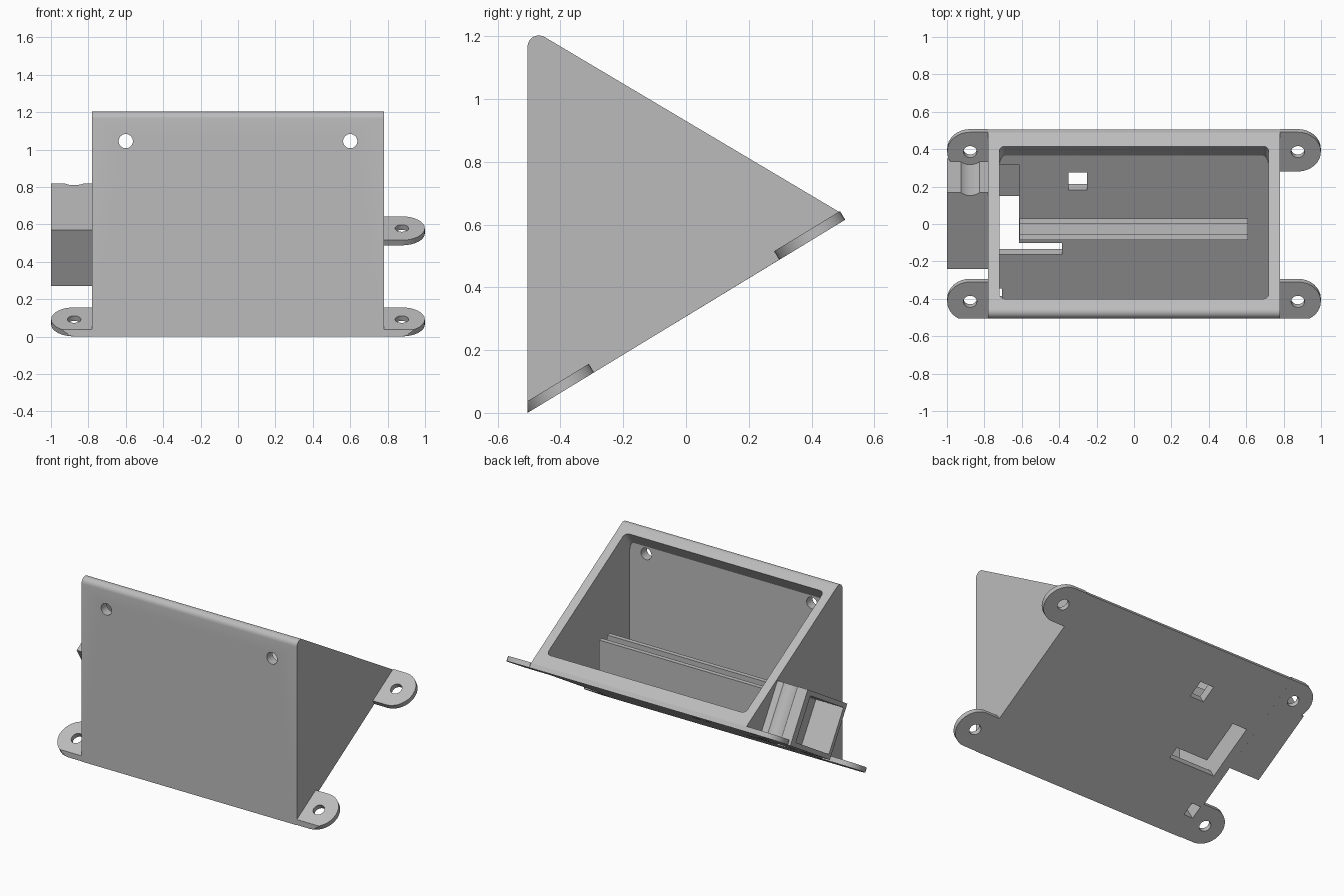
import bpy, bmesh
from math import sin, cos, pi, radians
from mathutils import Matrix, Vector

cube = bpy.data.objects.get("Cube")
if cube:
    bpy.data.objects.remove(cube)

grey = bpy.data.materials.new("plain grey")
grey.use_nodes = True
colour = (0.5, 0.5, 0.5, 1)
grey.diffuse_color = colour
grey.node_tree.nodes["Principled BSDF"].inputs["Base Color"].default_value = colour

FRONT = -0.505
TILT = radians(31.3)
BASE = Matrix.Translation((0, FRONT, 0)) @ Matrix.Rotation(TILT, 4, 'X')
LEVEL = Matrix.Identity(4)


def prism(name, pts, lo, hi, axis='X', frame=LEVEL, round_edges=None):
    """Extrude a 2D outline along an axis; frame BASE follows the sloping floor."""
    place = {'X': lambda a, b, w: (w, a, b),
             'Y': lambda a, b, w: (a, w, b),
             'Z': lambda a, b, w: (a, b, w)}[axis]
    bm = bmesh.new()
    rings = [[bm.verts.new(frame @ Vector(place(a, b, w))) for a, b in pts] for w in (lo, hi)]
    bm.faces.new(rings[0])
    bm.faces.new(rings[1][::-1])
    count = len(pts)
    for i in range(count):
        j = (i + 1) % count
        bm.faces.new((rings[0][i], rings[0][j], rings[1][j], rings[1][i]))
    if round_edges:
        edges = [bm.edges.get((ring[i], ring[j])) for ring in rings for i, j in round_edges]
        bmesh.ops.bevel(bm, geom=edges, offset=0.03, segments=5, profile=0.5, affect='EDGES')
    bmesh.ops.recalc_face_normals(bm, faces=bm.faces)
    mesh = bpy.data.meshes.new(name)
    bm.to_mesh(mesh)
    bm.free()
    mesh.materials.append(grey)
    obj = bpy.data.objects.new(name, mesh)
    bpy.context.collection.objects.link(obj)
    return obj


def box(name, x, u, n):
    """Box aligned with the sloping floor."""
    return prism(name, [(x[0], u[0]), (x[1], u[0]), (x[1], u[1]), (x[0], u[1])],
                 n[0], n[1], 'Z', BASE)


def arc(a, b, r, start, end, steps):
    return [(a + r * cos(start + (end - start) * i / steps),
             b + r * sin(start + (end - start) * i / steps)) for i in range(steps + 1)]


def circle(a, b, r):
    return arc(a, b, r, 0, 2 * pi, 32)[:-1]


def cut(obj, *cutters):
    """Subtract cutters, bake the result and discard them."""
    for c in cutters:
        c.hide_render = True
        mod = obj.modifiers.new("cut", 'BOOLEAN')
        mod.operation, mod.solver, mod.object = 'DIFFERENCE', 'EXACT', c
    graph = bpy.context.evaluated_depsgraph_get()
    graph.update()
    mesh = bpy.data.meshes.new_from_object(obj.evaluated_get(graph))
    obj.modifiers.clear()
    obj.data = mesh
    for c in cutters:
        bpy.data.objects.remove(c)


def slant(y):
    return 0.93 - 0.596 * y


# Wedge shell with rounded top edge
outline = [(FRONT, 0), (0.506, 0.615), (0.489, 0.64)]
outline += arc(-0.469, 1.167, 0.036, radians(59.2), pi, 8)
shell = prism("wedge_shell", outline, -0.78, 0.78)

# Pocket opened through the sloping top, with walls square to that face
normal = Vector((0.512, 0.859))
top = Vector((-0.40, slant(-0.40)))
back = Vector((0.415, slant(0.415)))
inner = top - normal * 0.088


def floor_z(y):
    return (y - FRONT) * 0.608 + 0.07


back_depth = (back.y - floor_z(back.x)) / (normal.y - 0.608 * normal.x)
back_low = back - normal * back_depth
pocket = prism("pocket", [top + normal * 0.1, inner, (inner.x, floor_z(inner.x)),
                          back_low, back + normal * 0.1],
               -0.72, 0.72, round_edges=[(0, 1), (3, 4)])
holes = [prism("screw_hole", circle(s * 0.6, 1.045, 0.038), -0.6, -0.4, 'Y') for s in (-1, 1)]
cut(shell, pocket, *holes)

# Cable slots through and into the floor
cut(shell,
    box("small_slot", (-0.35, -0.25), (0.84, 0.95), (-0.1, 0.1)),
    box("cross_slot", (-0.72, -0.385), (0.435, 0.51), (-0.1, 0.1)),
    box("long_slot", (-0.719, -0.615), (0.436, 0.785), (-0.11, 0.11)),
    box("floor_recess", (-0.718, -0.615), (0.77, 1.0), (0.03, 0.105)),
    box("corner_slot", (-0.77, -0.705), (0.14, 0.225), (-0.1, 0.09)))

# Grooved holder standing across the floor
ys = (-0.085, -0.055, 0.0, 0.03)
prism("board_holder", [(ys[0], floor_z(ys[0]) - 0.01), (ys[3], floor_z(ys[3]) - 0.01),
                       (ys[3], 0.66), (ys[2], 0.66), (ys[2], 0.46), (ys[1], 0.46),
                       (ys[1], 0.66), (ys[0], 0.66)], -0.613, 0.61)

# Mounting tabs
for side, side_name in ((1, "left"), (-1, "right")):
    for end, u in (("front", 0.125), ("back", 1.062)):
        r = 0.123
        pts = [(0.78, u - r)] + arc(0.876, u, r, -pi / 2, pi / 2, 16) + [(0.78, u + r)]
        tab = prism(f"{end}_{side_name}_tab", [(side * a, b) for a, b in pts],
                    0, 0.032, 'Z', BASE)
        cutters = [prism("tab_hole", circle(side * 0.876, u, 0.036), -0.1, 0.1, 'Z', BASE)]
        if end == "front":
            cutters.append(prism("front_trim", [(-0.8, -0.3), (FRONT, -0.3),
                                                (FRONT, 0.4), (-0.8, 0.4)], -1.2, 1.2))
        cut(tab, *cutters)

# Side housing, open outwards, notched for the tab screw
housing = box("side_housing", (-1.0, -0.78), (0.521, 1.0), (0, 0.35))
cut(housing,
    box("housing_cavity", (-1.1, -0.80), (0.55, 0.95), (0.03, 0.32)),
    prism("screw_clearance", circle(-0.876, 1.062, 0.08), 0.032, 0.5, 'Z', BASE))

# Smooth only the gently curved faces
bpy.ops.object.select_all(action='DESELECT')
for obj in bpy.context.scene.objects:
    if obj.type == 'MESH':
        obj.select_set(True)
        bpy.context.view_layer.objects.active = obj
bpy.ops.object.shade_smooth_by_angle(angle=radians(25))
